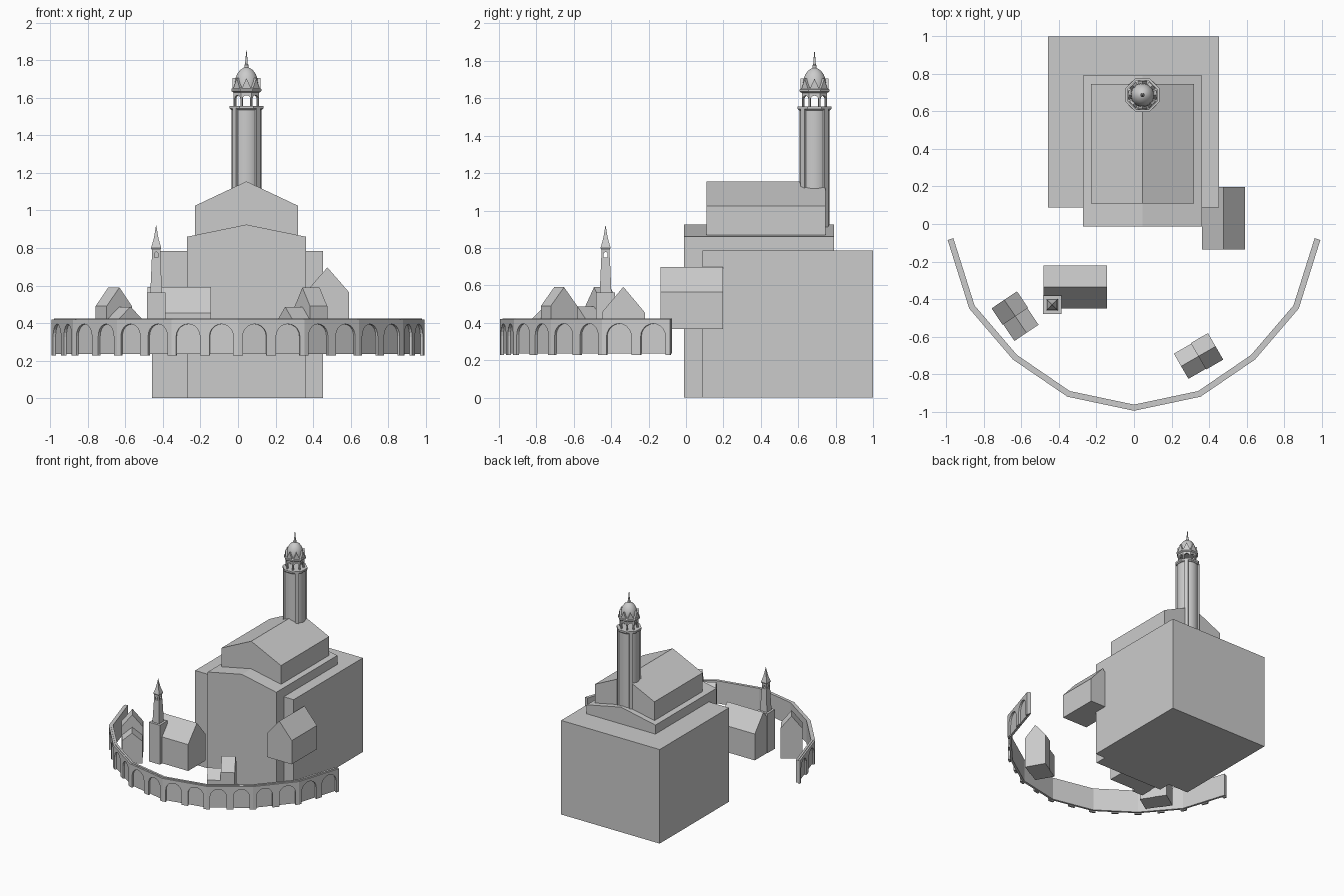
import bpy, bmesh
from math import pi, sin, cos, tan, atan2, radians
from mathutils import Matrix, Vector

if "Cube" in bpy.data.objects:
    bpy.data.objects.remove(bpy.data.objects["Cube"])


def finish(name, bm, smooth=False):
    bmesh.ops.recalc_face_normals(bm, faces=bm.faces)
    me = bpy.data.meshes.new(name)
    bm.to_mesh(me)
    bm.free()
    ob = bpy.data.objects.new(name, me)
    bpy.context.collection.objects.link(ob)
    if smooth:
        bpy.ops.object.select_all(action='DESELECT')
        ob.select_set(True)
        bpy.context.view_layer.objects.active = ob
        bpy.ops.object.shade_smooth_by_angle(angle=radians(35))
    return ob


def prism(name, profile, y0, y1, loc=(0, 0, 0), turn=0.0):
    """Profile in local XZ, extruded along local Y, then turned about Z."""
    bm = bmesh.new()
    face = bm.faces.new([bm.verts.new((x, y0, z)) for x, z in profile])
    ext = bmesh.ops.extrude_face_region(bm, geom=[face])
    verts = [v for v in ext['geom'] if isinstance(v, bmesh.types.BMVert)]
    bmesh.ops.translate(bm, verts=verts, vec=(0, y1 - y0, 0))
    bm.transform(Matrix.Translation(loc) @ Matrix.Rotation(turn, 4, 'Z'))
    return finish(name, bm)


def box(name, x0, x1, y0, y1, z0, z1):
    return prism(name, [(x0, z0), (x1, z0), (x1, z1), (x0, z1)], y0, y1)


def gable(w, z0, eave, ridge):
    h = w / 2
    return [(-h, z0), (h, z0), (h, eave), (0, ridge), (-h, eave)]


def arches(width, n, r, z0, spring, top):
    """Outline of a wall panel with n round-headed openings cut from its foot."""
    pts = [(0, z0)]
    for i in range(n):
        c = width * (i + .5) / n
        pts.append((c - r, z0))
        pts += [(c - r * cos(pi * k / 10), spring + r * sin(pi * k / 10)) for k in range(11)]
        pts.append((c + r, z0))
    return pts + [(width, z0), (width, top), (0, top)]


def lathe(name, profile, segs, x, y, turn=0.0, smooth=False):
    bm = bmesh.new()
    rings = [[bm.verts.new((x + r * cos(turn + 2 * pi * k / segs),
                            y + r * sin(turn + 2 * pi * k / segs), z))
              for k in range(segs)] for r, z in profile]
    for a, b in zip(rings, rings[1:]):
        for k in range(segs):
            j = (k + 1) % segs
            bm.faces.new((a[k], a[j], b[j], b[k]))
    bm.faces.new(rings[0])
    bm.faces.new(rings[-1])
    return finish(name, bm, smooth)


def lantern(name, n, apothem, r, depth, z0, spring, top, x, y):
    """Ring of n arched panels."""
    w = 2 * apothem * tan(pi / n)
    outline = [(px - w / 2, pz) for px, pz in arches(w, 1, r, z0, spring, top)]
    for k in range(n):
        a = 2 * pi * k / n
        prism(name, outline, 0, depth, (x + apothem * sin(a), y - apothem * cos(a), 0), a)


# main hall masses
box("main_block", -.457, .453, .087, 1.0, 0, .785)
prism("middle_block", gable(.634, 0, .86, .925), -.012, .792, (.045, 0, 0))
prism("upper_nave", gable(.55, .86, 1.025, 1.155), .11, .745, (.045, 0, 0))
prism("side_chapel", gable(.23, .367, .565, .697), -.135, .197, (.476, 0, 0))

# tall tower: round shaft with diagonal pilasters
TX, TY = .045, .687
lathe("tower_shaft", [(.08, .86), (.08, 1.545)], 32, TX, TY, smooth=True)
for k in range(4):
    prism("tower_pilaster", [(-.014, .86), (.014, .86), (.014, 1.545), (-.014, 1.545)],
          .06, .091, (TX, TY, 0), pi / 4 + k * pi / 2)
e = pi / 8
lathe("tower_platform", [(.088, 1.535), (.097, 1.543), (.097, 1.557)], 8, TX, TY, e)

# belfry, hoods, dome and finial
lantern("belfry_arch", 8, .068, .022, .014, 1.557, 1.592, 1.635, TX, TY)
lathe("belfry_cornice", [(.074, 1.628), (.086, 1.636), (.086, 1.648), (.07, 1.656)], 8, TX, TY, e)
for k in range(8):
    prism("belfry_hood", gable(.05, 1.64, 1.65, 1.705), .03, .074, (TX, TY, 0), k * pi / 4)
lathe("dome", [(.062, 1.645), (.062, 1.68), (.058, 1.705), (.049, 1.728), (.035, 1.747),
               (.018, 1.759), (.009, 1.763)], 32, TX, TY, smooth=True)
lathe("finial", [(.011, 1.755), (.011, 1.775), (.007, 1.78), (.006, 1.80), (.001, 1.852)], 12, TX, TY)

# small church with steeple
prism("church_nave", gable(.23, .235, .455, .592), -.168, .168, (-.313, -.335, 0), pi / 2)
SX, SY = -.436, -.43
box("steeple_base", SX - .05, SX + .05, SY - .05, SY + .05, .235, .563)
q, s = pi / 4, 2 ** .5
lathe("steeple_shaft", [(.031 * s, .563), (.023 * s, .75)], 4, SX, SY, q)
lantern("steeple_belfry", 4, .022, .010, .008, .75, .768, .80, SX, SY)
lathe("steeple_spire", [(.022 * s, .79), (.027 * s, .80), (.025 * s, .808), (.014 * s, .845),
                        (.009 * s, .87), (.001, .92)], 4, SX, SY, q)

# stepped pairs of houses
for cx, cy, deg in ((-.632, -.492, 124), (.343, -.705, 30)):
    t = radians(deg - 90)
    prism("tall_house", gable(.163, .235, .49, .59), 0, .106, (cx, cy, 0), t)
    prism("low_house", gable(.155, .235, .42, .487), -.106, 0, (cx, cy, 0), t)

# curved arcade wall: eight straight runs, two blind arches each
half = [(-.993, -.085), (-.878, -.45), (-.645, -.722), (-.355, -.92)]
path = [Vector(p) for p in half + [(0, -.995)] + [(-x, y) for x, y in reversed(half)]]
for p, n in zip(path, path[1:]):
    d = n - p
    L, a, loc = d.length, atan2(d.y, d.x), (p.x, p.y, 0)
    prism("arcade_front", arches(L, 2, L / 4 - .026, .228, .395 - (L / 4 - .026), .42), 0, .016, loc, a)
    prism("arcade_wall", [(0, .236), (L, .236), (L, .424), (0, .424)], .014, .032, loc, a)
